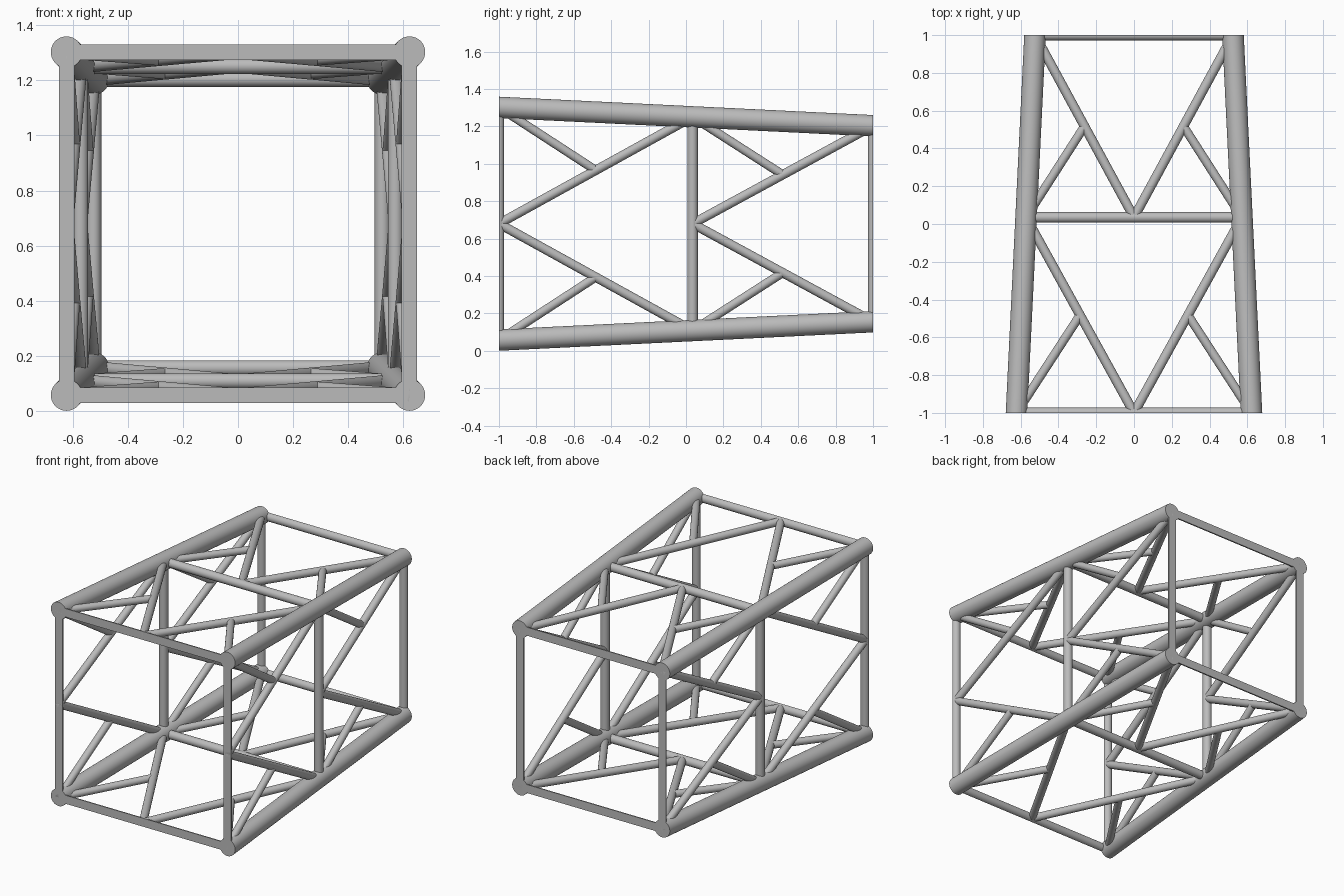
import bpy, bmesh, math
from mathutils import Vector, Matrix

cube = bpy.data.objects.get("Cube")
if cube:
    bpy.data.objects.remove(cube)

MID_Z = 0.68             # height of the truss axis
FRONT, REAR = 0.622, 0.524   # half spacing of the chords at each end
CHORD_R, FRAME_R, BRACE_R = 0.057, 0.028, 0.025
MID_Y = 0.035            # station of the middle frame

steel = bpy.data.materials.new("light grey steel")
steel.use_nodes = True
grey = (0.5, 0.5, 0.5, 1)
steel.diffuse_color = grey
steel.node_tree.nodes["Principled BSDF"].inputs["Base Color"].default_value = grey


def half(y):
    """Half spacing of the tapering chords at station y."""
    return FRONT + (REAR - FRONT) * (y + 1) / 2


def tube(name, a, b, radius, sides=32):
    """Round tube from a to b, trimmed flush with both end planes."""
    a, b = Vector(a), Vector(b)
    axis = b - a
    bm = bmesh.new()
    place = Matrix.Translation((a + b) / 2) @ axis.to_track_quat('Z', 'Y').to_matrix().to_4x4()
    bmesh.ops.create_cone(bm, cap_ends=True, segments=sides, radius1=radius,
                          radius2=radius, depth=axis.length, matrix=place)
    for end in (-1, 1):
        bmesh.ops.bisect_plane(bm, geom=bm.verts[:] + bm.edges[:] + bm.faces[:], dist=1e-5,
                               plane_co=(0, end, 0), plane_no=(0, end, 0), clear_outer=True)
        rim = [e for e in bm.edges if e.is_boundary]
        if rim:
            bmesh.ops.holes_fill(bm, edges=rim, sides=0)
    bmesh.ops.recalc_face_normals(bm, faces=bm.faces[:])
    mesh = bpy.data.meshes.new(name)
    bm.to_mesh(mesh)
    bm.free()
    mesh.materials.append(steel)
    obj = bpy.data.objects.new(name, mesh)
    bpy.context.collection.objects.link(obj)
    parts.append(obj)


parts = []
for i, side in enumerate(("top", "right", "bottom", "left")):
    turn = Matrix.Rotation(-i * math.pi / 2, 3, 'Y')

    def at(u, y):
        """Point on this side: u from -1 to 1 across, y along the truss."""
        h = half(y)
        return turn @ Vector((u * h, y, h)) + Vector((0, 0, MID_Z))

    # Corner chord, overshooting the ends so that it trims square
    tube(side + "_chord", at(1, -1.1), at(1, 1.1), CHORD_R, 48)

    # Cross bars of the three frames
    for label, y in (("front", -1), ("middle", MID_Y), ("rear", 1)):
        tube(f"{side}_{label}_bar", at(-1, y), at(1, y), FRAME_R)

    # V diagonals and their short braces in both bays
    for bay, y0, y1 in (("front", -1, MID_Y), ("rear", MID_Y, 1)):
        for u in (-1, 1):
            apex, node = at(0, y0), at(u, y1)
            tube(f"{side}_{bay}_diagonal", apex, node, BRACE_R)
            tube(f"{side}_{bay}_brace", (apex + node) / 2, at(u, y0), BRACE_R * 0.94)

# Smooth round walls, crisp cut ends
bpy.ops.object.select_all(action='DESELECT')
for obj in parts:
    obj.select_set(True)
bpy.context.view_layer.objects.active = parts[0]
bpy.ops.object.shade_smooth_by_angle(angle=math.radians(35))
